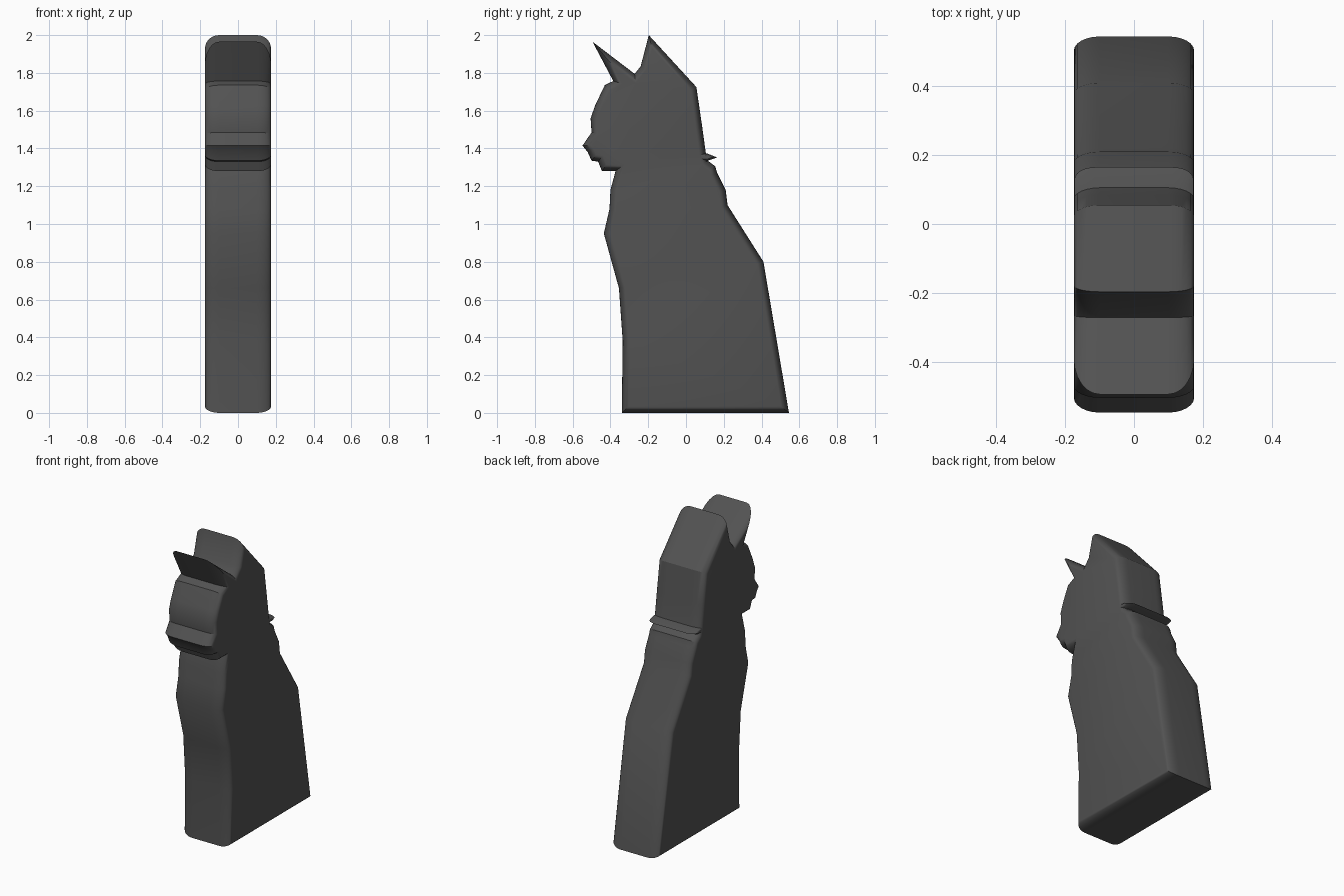
import bpy, bmesh, math
from mathutils import Vector

if "Cube" in bpy.data.objects:
    bpy.data.objects.remove(bpy.data.objects["Cube"])

fur = bpy.data.materials.new("dark_grey")
fur.diffuse_color = (0.085, 0.085, 0.085, 1)
fur.use_nodes = True
fur.node_tree.nodes["Principled BSDF"].inputs["Base Color"].default_value = fur.diffuse_color


def inset(points, d, limit=4.6):
    """Move a clockwise (y, z) outline inwards by d with mitred corners."""
    result = []
    n = len(points)
    for i in range(n):
        a, b, c = (Vector(points[(i + k) % n]) for k in (-1, 0, 1))
        e1, e2 = (b - a).normalized(), (c - b).normalized()
        n1, n2 = Vector((e1.y, -e1.x)), Vector((e2.y, -e2.x))
        m = (n1 + n2) / max(0.05, 1 + n1.dot(n2))
        if m.length > limit:
            m *= limit / m.length
        result.append(b + m * d)
    return result


def rounded_slab(name, points, half_width, d, depth, steps=6):
    """Extrude an outline along x, rounding it over towards both sides."""
    layers = []
    for i in range(steps + 1):
        t = math.pi / 2 * i / steps
        layers.append((half_width - depth + depth * math.sin(t), d * (1 - math.cos(t))))
    layers = [(-x, k) for x, k in reversed(layers)] + layers
    bm = bmesh.new()
    rings = []
    for x, k in layers:
        rings.append([bm.verts.new((x, p[0], p[1])) for p in inset(points, k)])
    n = len(points)
    for r1, r2 in zip(rings, rings[1:]):
        for i in range(n):
            j = (i + 1) % n
            bm.faces.new((r1[i], r1[j], r2[j], r2[i]))
    caps = [bm.faces.new(rings[0][::-1]), bm.faces.new(rings[-1])]
    bmesh.ops.recalc_face_normals(bm, faces=bm.faces)
    bmesh.ops.triangulate(bm, faces=caps)
    mesh = bpy.data.meshes.new(name)
    bm.to_mesh(mesh)
    bm.free()
    mesh.materials.append(fur)
    ob = bpy.data.objects.new(name, mesh)
    bpy.context.collection.objects.link(ob)
    bpy.ops.object.select_all(action='DESELECT')
    ob.select_set(True)
    bpy.context.view_layer.objects.active = ob
    bpy.ops.object.shade_smooth_by_angle(angle=math.radians(30))
    return ob


# sitting cat silhouette: chest, chin, nose, forehead, two ears, back
cat = [(-0.34, 0), (-0.335, 0.38), (-0.355, 0.66), (-0.435, 0.95), (-0.405, 1.08),
       (-0.40, 1.18), (-0.373, 1.28), (-0.445, 1.28), (-0.465, 1.33), (-0.50, 1.335),
       (-0.52, 1.38), (-0.548, 1.415), (-0.50, 1.485), (-0.505, 1.56), (-0.48, 1.63),
       (-0.43, 1.735), (-0.385, 1.757), (-0.495, 1.965), (-0.272, 1.795), (-0.24, 1.835),
       (-0.197, 2.0), (0.055, 1.725), (0.085, 1.52), (0.105, 1.375), (0.115, 1.335),
       (0.155, 1.305), (0.165, 1.27), (0.21, 1.18), (0.22, 1.10), (0.41, 0.80), (0.545, 0)]
rounded_slab("cat_body", cat, 0.175, 0.035, 0.075)

# thin collar ridge at the back of the neck
collar = [(0.05, 1.38), (0.115, 1.372), (0.165, 1.352), (0.115, 1.335), (0.05, 1.335)]
rounded_slab("collar_ridge", collar, 0.173, 0.012, 0.06)
